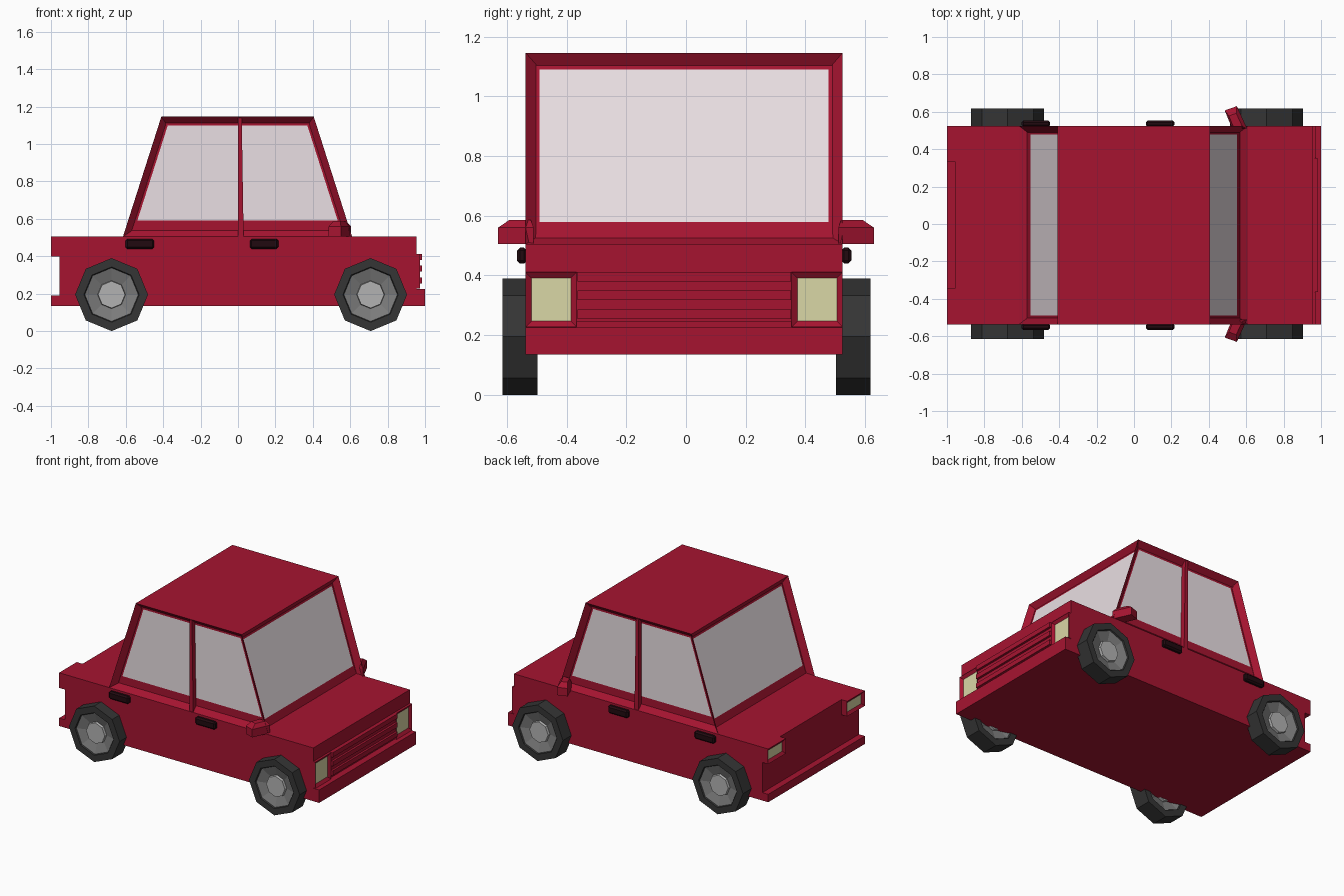
import bpy, bmesh, math
from mathutils import Vector

if "Cube" in bpy.data.objects:
    bpy.data.objects.remove(bpy.data.objects["Cube"])

YC = -0.006   # body centreline
HW = 0.531    # body half width


def mat(name, r, g, b):
    m = bpy.data.materials.new(name)
    m.diffuse_color = (r, g, b, 1)
    m.use_nodes = True
    m.node_tree.nodes["Principled BSDF"].inputs["Base Color"].default_value = m.diffuse_color
    return m


RED = mat("red_paint", 0.38, 0.007, 0.03)
GLASS = mat("glass", 0.82, 0.74, 0.77)
LAMP = mat("lamp", 0.70, 0.68, 0.38)
TYRE = mat("rubber", 0.035, 0.035, 0.035)
RIM = mat("rim_grey", 0.20, 0.20, 0.20)
HUB = mat("hub_grey", 0.45, 0.45, 0.45)
DARK = mat("handle_dark", 0.015, 0.003, 0.005)


def make(name, bm, *mats):
    bmesh.ops.recalc_face_normals(bm, faces=bm.faces)
    me = bpy.data.meshes.new(name)
    bm.to_mesh(me)
    bm.free()
    for m in mats:
        me.materials.append(m)
    ob = bpy.data.objects.new(name, me)
    bpy.context.collection.objects.link(ob)
    return ob


def prism(points, direction):
    """Extrude a closed polygon along a direction."""
    bm = bmesh.new()
    f = bm.faces.new([bm.verts.new(p) for p in points])
    top = bmesh.ops.extrude_face_region(bm, geom=[f])["geom"]
    bmesh.ops.translate(bm, vec=direction,
                        verts=[v for v in top if isinstance(v, bmesh.types.BMVert)])
    bmesh.ops.recalc_face_normals(bm, faces=bm.faces)
    return bm


def box(x0, x1, y0, y1, z0, z1):
    y0, y1 = sorted((y0, y1))
    return prism([(x0, y0, z0), (x1, y0, z0), (x1, y1, z0), (x0, y1, z0)], (0, 0, z1 - z0))


# Lower body with front and rear bumpers
profile = [(-1, .135), (1, .135), (1, .225), (.955, .225), (.955, .505),
           (-.955, .505), (-.955, .19), (-1, .19)]
make("body", prism([(x, YC - HW, z) for x, z in profile], (0, 2 * HW, 0)), RED)

# Cabin: tapered block, each side inset to a recessed frame, then glass
bm = prism([(x, YC - HW, z) for x, z in
            [(-.615, .505), (.61, .505), (.405, 1.146), (-.41, 1.146)]], (0, 2 * HW, 0))
panes = [f for f in bm.faces if abs(f.normal.z) < .9]
bmesh.ops.inset_individual(bm, faces=panes, thickness=.033, depth=-.035, use_even_offset=True)
bmesh.ops.inset_individual(bm, faces=panes, thickness=.014, depth=0, use_even_offset=True)
for f in panes:
    f.material_index = 1
    # raise the sill by sliding the lower corners up the sides of the pane
    low = sorted(f.verts, key=lambda v: v.co.z)[:2]
    moves = []
    for v in low:
        upper = next(e.other_vert(v) for e in v.link_edges
                     if e in f.edges[:] and e.other_vert(v) not in low)
        d = upper.co - v.co
        moves.append((v, d * (.04 / d.z)))
    for v, d in moves:
        v.co += d
make("cabin", bm, RED, GLASS)

# Lamps: block whose end face is inset to a lens
def lamp(name, x0, x1, ya, yb, z0, z1, end):
    bm = box(x0, x1, ya, yb, z0, z1)
    lens = [f for f in bm.faces if f.normal.x * end > .9]
    bmesh.ops.inset_individual(bm, faces=lens, thickness=.02, depth=-.014, use_even_offset=True)
    lens[0].material_index = 1
    make(name, bm, RED, LAMP)


for s, side in ((-1, "right"), (1, "left")):
    lamp("headlight_" + side, .95, .972, YC + s * .36, YC + s * HW, .228, .411, 1)
    lamp("tail_light_" + side, -1, -.95, YC + s * .337, YC + s * HW, .40, .505, -1)

    # Door pillar between the side windows
    make("door_pillar_" + side,
         prism([(x, YC + s * (HW - .05), z) for x, z in
                [(0, .505), (.03, .505), (.02, 1.14), (0, 1.14)]], (0, s * .048, 0)), RED)

    # Door handles
    for x, pos in ((-.525, "rear"), (.14, "front")):
        ob = make(f"{pos}_handle_{side}",
                  box(x - .077, x + .077, YC + s * (HW - .005), YC + s * .56, .44, .493), DARK)
        b = ob.modifiers.new("bevel", 'BEVEL')
        b.width, b.segments = .01, 1

    # Swept wing mirror with a chamfered top
    foot = [(.525, .51), (.605, .51), (.55, .63), (.485, .607)]
    bm = prism([(x, s * y, .505) for x, y in foot], (0, 0, .055))
    top = [f for f in bm.faces if f.normal.z > .9]
    cap = bmesh.ops.extrude_face_region(bm, geom=top)["geom"]
    bmesh.ops.delete(bm, geom=top, context='FACES_ONLY')
    cap = [v for v in cap if isinstance(v, bmesh.types.BMVert)]
    mid = sum((v.co for v in cap), Vector()) / 4
    for v in cap:
        v.co = mid + (v.co - mid) * .6 + Vector((0, -s * .012, .026))
    make("wing_mirror_" + side, bm, RED)

# Grille: backing panel and three bars
make("grille_panel", box(.95, .968, YC - .36, YC + .36, .245, .411), RED)
for i, z in enumerate((.27, .334, .396)):
    make(f"grille_bar_{i + 1}", box(.96, .983, YC - .357, YC + .357, z - .016, z + .016), RED)

# Wheel: eight-sided lathe, dished on both faces
def wheel_mesh():
    half = [(.072, .045, 2), (.075, .028, 2), (.143, .05, 1), (.148, .058, 0), (.195, .058, 0)]
    ring = half + [(r, -y, m) for r, y, m in reversed(half)]
    bm = bmesh.new()
    loops = [[bm.verts.new((r * math.sin(k * math.pi / 4), y, r * math.cos(k * math.pi / 4)))
              for k in range(8)] for r, y, _ in ring]
    for i in range(len(ring) - 1):
        m = min(ring[i + 1][2], ring[i][2])
        if {i, i + 1} in ({0, 1}, {8, 9}):
            m = 2
        for k in range(8):
            n = (k + 1) % 8
            f = bm.faces.new((loops[i][k], loops[i][n], loops[i + 1][n], loops[i + 1][k]))
            f.material_index = m
    for lp in (loops[0], loops[-1]):
        bm.faces.new(lp).material_index = 2
    return bm


first = None
for x, pos in ((-.676, "rear"), (.709, "front")):
    for s, side in ((-1, "right"), (1, "left")):
        name = f"{pos}_wheel_{side}"
        if first is None:
            ob = first = make(name, wheel_mesh(), TYRE, RIM, HUB)
        else:
            ob = bpy.data.objects.new(name, first.data)
            bpy.context.collection.objects.link(ob)
        ob.location = (x, s * .558 + .002, .195)
